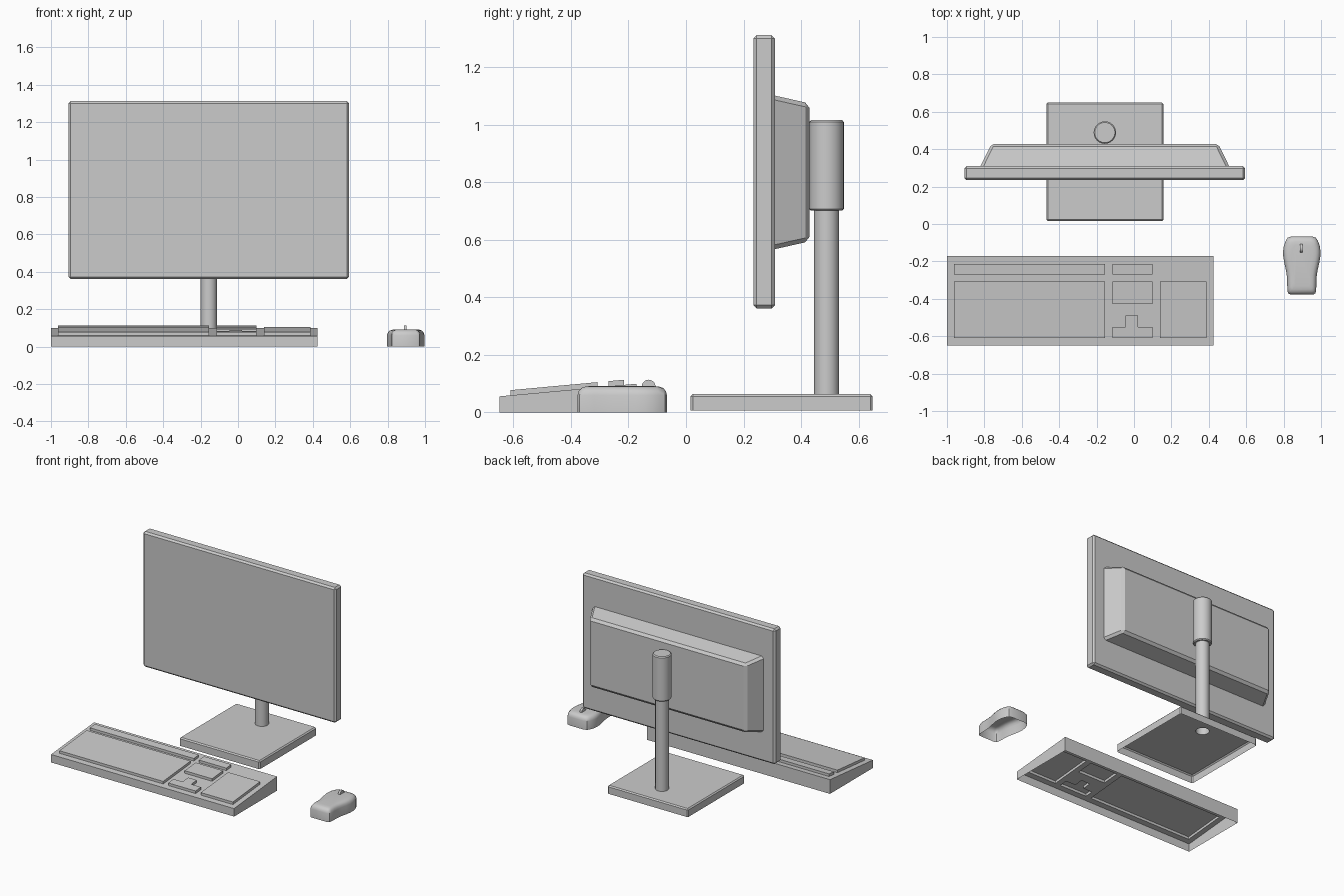
import bpy, bmesh, math
from mathutils import Vector, Matrix

if "Cube" in bpy.data.objects:
    bpy.data.objects.remove(bpy.data.objects["Cube"])

CX, PY = -0.156, 0.489      # monitor centre line and pole position


def finish(name, bm, smooth=False, bevel=0):
    bmesh.ops.recalc_face_normals(bm, faces=bm.faces)
    mesh = bpy.data.meshes.new(name)
    bm.to_mesh(mesh)
    bm.free()
    ob = bpy.data.objects.new(name, mesh)
    bpy.context.collection.objects.link(ob)
    if bevel:
        mod = ob.modifiers.new("bevel", 'BEVEL')
        mod.width, mod.segments, mod.limit_method = bevel, 1, 'ANGLE'
    if smooth:
        bpy.ops.object.select_all(action='DESELECT')
        ob.select_set(True)
        bpy.context.view_layer.objects.active = ob
        bpy.ops.object.shade_smooth_by_angle(angle=math.radians(35))
    return ob


def box(lo, hi):
    bm = bmesh.new()
    lo, hi = Vector(lo), Vector(hi)
    bmesh.ops.create_cube(bm, size=1, matrix=Matrix.Translation((lo + hi) / 2)
                          @ Matrix.Diagonal((*(hi - lo), 1)))
    return bm


def loft(rings, cap_start=False, cap_end=True):
    bm = bmesh.new()
    loops = [[bm.verts.new(p) for p in ring] for ring in rings]
    n = len(loops[0])
    for a, b in zip(loops, loops[1:]):
        for i in range(n):
            j = (i + 1) % n
            bm.faces.new((a[i], a[j], b[j], b[i]))
    if cap_start:
        bm.faces.new(loops[0][::-1])
    if cap_end:
        bm.faces.new(loops[-1])
    return bm


def circle(r, z, n=24):
    return [(CX + r * math.cos(math.tau * i / n), PY + r * math.sin(math.tau * i / n), z)
            for i in range(n)]


def rect_xz(half, z0, z1, y):
    return [(CX - half, y, z0), (CX + half, y, z0), (CX + half, y, z1), (CX - half, y, z1)]


# Screen panel and tapered rear housing
finish("screen", box((-0.907, 0.234, 0.361), (0.594, 0.309, 1.312)), bevel=0.012)
finish("rear_housing", loft([rect_xz(0.665, 0.568, 1.102, 0.309),
                             rect_xz(0.606, 0.595, 1.075, 0.429)]), bevel=0.015)

# Stand pole and its thicker sleeve
finish("pole", loft([circle(0.0435, 0.064), circle(0.0435, 0.705)], cap_end=False), smooth=True)
finish("pole_sleeve", loft([circle(0.054, 0.702), circle(0.06, 0.708), circle(0.06, 1.010),
                            circle(0.054, 1.017)], cap_start=True), smooth=True)

# Stand base: open underneath, chamfered, with a hole for the pole
bm = box((-0.469, 0.016, 0.007), (0.158, 0.649, 0.064))
bmesh.ops.delete(bm, geom=[f for f in bm.faces if f.normal.z < -0.5], context='FACES_ONLY')
bmesh.ops.bevel(bm, geom=[e for e in bm.edges if len(e.link_faces) == 2], offset=0.008,
                segments=1, affect='EDGES')
bm.normal_update()
top = max(bm.faces, key=lambda f: f.calc_area() * f.normal.z)
rim = list(top.edges)
bmesh.ops.delete(bm, geom=[top], context='FACES_ONLY')
hole = [bm.verts.new(p) for p in circle(0.0435, 0.064)]
rim += [bm.edges.new((hole[i - 1], hole[i])) for i in range(len(hole))]
bmesh.ops.triangle_fill(bm, edges=rim, use_beauty=True, normal=(0, 0, 1))
finish("stand_base", bm)

# Keyboard: sloped open shell with raised key blocks (x0, x1, y0, y1)
blocks = [(-0.963, -0.155, -0.27, -0.215), (-0.115, 0.098, -0.27, -0.215),
          (-0.963, -0.155, -0.61, -0.307), (-0.115, 0.098, -0.428, -0.307),
          (0.138, 0.387, -0.61, -0.307),
          (-0.115, 0.098, -0.61, -0.552), (-0.045, 0.022, -0.552, -0.49)]
xs = sorted({-1.0, 0.424} | {v for b in blocks for v in b[:2]})
ys = sorted({-0.649, -0.172} | {v for b in blocks for v in b[2:]})
bm = bmesh.new()
grid = [[bm.verts.new((x, y, 0.056 + 0.092 * (y + 0.649))) for x in xs] for y in ys]
for r0, r1 in zip(grid, grid[1:]):
    for i in range(len(xs) - 1):
        bm.faces.new((r0[i], r0[i + 1], r1[i + 1], r1[i]))
ext = bmesh.ops.extrude_edge_only(bm, edges=[e for e in bm.edges if e.is_boundary])
for v in ext["geom"]:
    if isinstance(v, bmesh.types.BMVert):
        v.co.z = 0
bm.normal_update()


def raised(f):
    c = f.calc_center_median()
    return abs(f.normal.z) > 0.5 and any(b[0] < c.x < b[1] and b[2] < c.y < b[3] for b in blocks)


keys = [f for f in bm.faces if raised(f)]
ext = bmesh.ops.extrude_face_region(bm, geom=keys)
bmesh.ops.translate(bm, vec=(0, 0, 0.018),
                    verts=[v for v in ext["geom"] if isinstance(v, bmesh.types.BMVert)])
bmesh.ops.delete(bm, geom=[f for f in keys if f.is_valid], context='FACES')
finish("keyboard", bm)

# Mouse: mirrored outline (half width, y) lofted up to a rounded top
half = [(0.052, -0.066), (0.075, -0.073), (0.087, -0.092), (0.096, -0.118), (0.1, -0.145),
        (0.099, -0.175), (0.093, -0.21), (0.084, -0.25), (0.079, -0.285), (0.078, -0.32),
        (0.077, -0.355), (0.073, -0.37), (0.062, -0.377)]
MX, MY = 0.897, -0.222
outline = [(w, y) for w, y in half] + [(-w, y) for w, y in reversed(half)]
levels = [(0, 0), (0, 0.06), (0.004, 0.074), (0.013, 0.085), (0.027, 0.09), (0.045, 0.092)]
rings = [[(MX + w * (1 - d / 0.1), MY + (y - MY) * (1 - d / 0.155), z) for w, y in outline]
         for d, z in levels]
finish("mouse", loft(rings), smooth=True)

# Scroll wheel
bm = bmesh.new()
bmesh.ops.create_cone(bm, cap_ends=True, segments=20, radius1=0.024, radius2=0.024, depth=0.015,
                      matrix=Matrix.Translation((MX - 0.003, -0.13, 0.09))
                      @ Matrix.Rotation(math.pi / 2, 4, 'Y'))
finish("scroll_wheel", bm, smooth=True)
